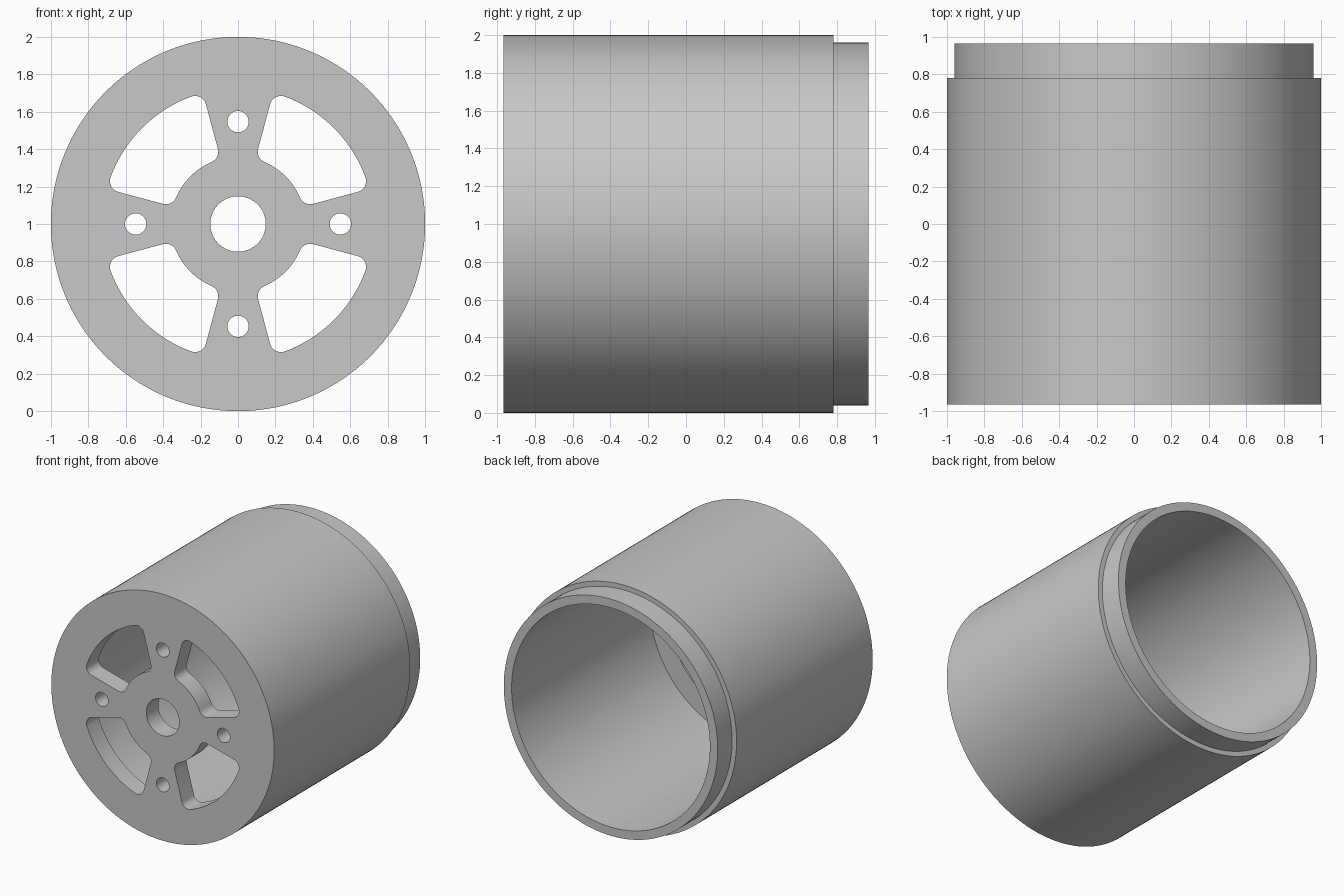
import bpy, bmesh
from math import sin, cos, pi, asin, radians

cube = bpy.data.objects.get("Cube")
if cube:
    bpy.data.objects.remove(cube, do_unlink=True)

FRONT, BACK, STEP = -0.965, 0.965, 0.78
PLATE_BACK = FRONT + 0.155
SEGMENTS = 160

grey = bpy.data.materials.new("plain grey")
grey.use_nodes = True
colour = (0.58, 0.58, 0.58, 1)
grey.diffuse_color = colour
grey.node_tree.nodes["Principled BSDF"].inputs["Base Color"].default_value = colour


def to_object(name, bm):
    bmesh.ops.recalc_face_normals(bm, faces=bm.faces)
    mesh = bpy.data.meshes.new(name)
    bm.to_mesh(mesh)
    bm.free()
    mesh.materials.append(grey)
    obj = bpy.data.objects.new(name, mesh)
    bpy.context.collection.objects.link(obj)
    return obj


def lathe(name, profile):
    """Revolve (radius, y) points about the axis; the ends close as discs."""
    bm = bmesh.new()
    rings = [[bm.verts.new((r * cos(2 * pi * i / SEGMENTS), y,
                            1 + r * sin(2 * pi * i / SEGMENTS)))
              for i in range(SEGMENTS)] for r, y in profile]
    for a, b in zip(rings, rings[1:]):
        for i in range(SEGMENTS):
            j = (i + 1) % SEGMENTS
            bm.faces.new((a[i], a[j], b[j], b[i]))
    bm.faces.new(rings[0])
    bm.faces.new(rings[-1])
    return to_object(name, bm)


def arc(cx, cz, r, start, end, steps):
    return [(cx + r * cos(start + (end - start) * i / steps),
             cz + r * sin(start + (end - start) * i / steps))
            for i in range(steps + 1)]


def circle(cx, cz, r, steps=64):
    return arc(cx, cz, r, 0, 2 * pi, steps)[:-1]


def window(middle, inner=0.36, outer=0.725, fillet=0.06, half=radians(30)):
    """Ring sector with radial sides and rounded corners."""
    lo, hi = middle - half, middle + half
    ro, ri = outer - fillet, inner + fillet
    to, ti = asin(fillet / ro), asin(fillet / ri)

    def corner(r, angle, start, end):
        return arc(r * cos(angle), r * sin(angle), fillet, start, end, 10)

    points = corner(ro, lo + to, lo - pi / 2, lo + to)
    points += arc(0, 0, outer, lo + to, hi - to, 32)[1:-1]
    points += corner(ro, hi - to, hi - to, hi + pi / 2)
    points += corner(ri, hi - ti, hi + pi / 2, hi - ti + pi)
    points += arc(0, 0, inner, hi - ti, lo + ti, 24)[1:-1]
    points += corner(ri, lo + ti, lo + ti + pi, lo + 3 * pi / 2)
    return points


def prism(bm, outline):
    """Cutter running right through the front plate."""
    front, back = ([bm.verts.new((x, y, 1 + z)) for x, z in outline]
                   for y in (FRONT - 0.1, PLATE_BACK + 0.1))
    bm.faces.new(front)
    bm.faces.new(back[::-1])
    for i in range(len(outline)):
        j = (i + 1) % len(outline)
        bm.faces.new((front[i], front[j], back[j], back[i]))


# Hollow cup: front plate, outer wall, stepped collar and open back
housing = lathe("cylinder_housing", [
    (1, FRONT), (1, STEP), (0.96, STEP), (0.96, BACK),
    (0.89, BACK), (0.89, PLATE_BACK)])

# Shaft hole, four bolt holes and four windows between the spokes
cutters = bmesh.new()
prism(cutters, circle(0, 0, 0.148))
for k in range(4):
    a = k * pi / 2
    prism(cutters, circle(0.547 * cos(a), 0.547 * sin(a), 0.057, 40))
    prism(cutters, window(a + pi / 4))
cutter = to_object("hole_cutter", cutters)
cutter.hide_render = True

cut = housing.modifiers.new("holes", 'BOOLEAN')
cut.operation = 'DIFFERENCE'
cut.solver = 'EXACT'
cut.object = cutter
bpy.ops.object.select_all(action='DESELECT')
housing.select_set(True)
bpy.context.view_layer.objects.active = housing
bpy.ops.object.modifier_apply(modifier=cut.name)
bpy.data.objects.remove(cutter, do_unlink=True)
bpy.ops.object.shade_smooth_by_angle(angle=radians(30))
